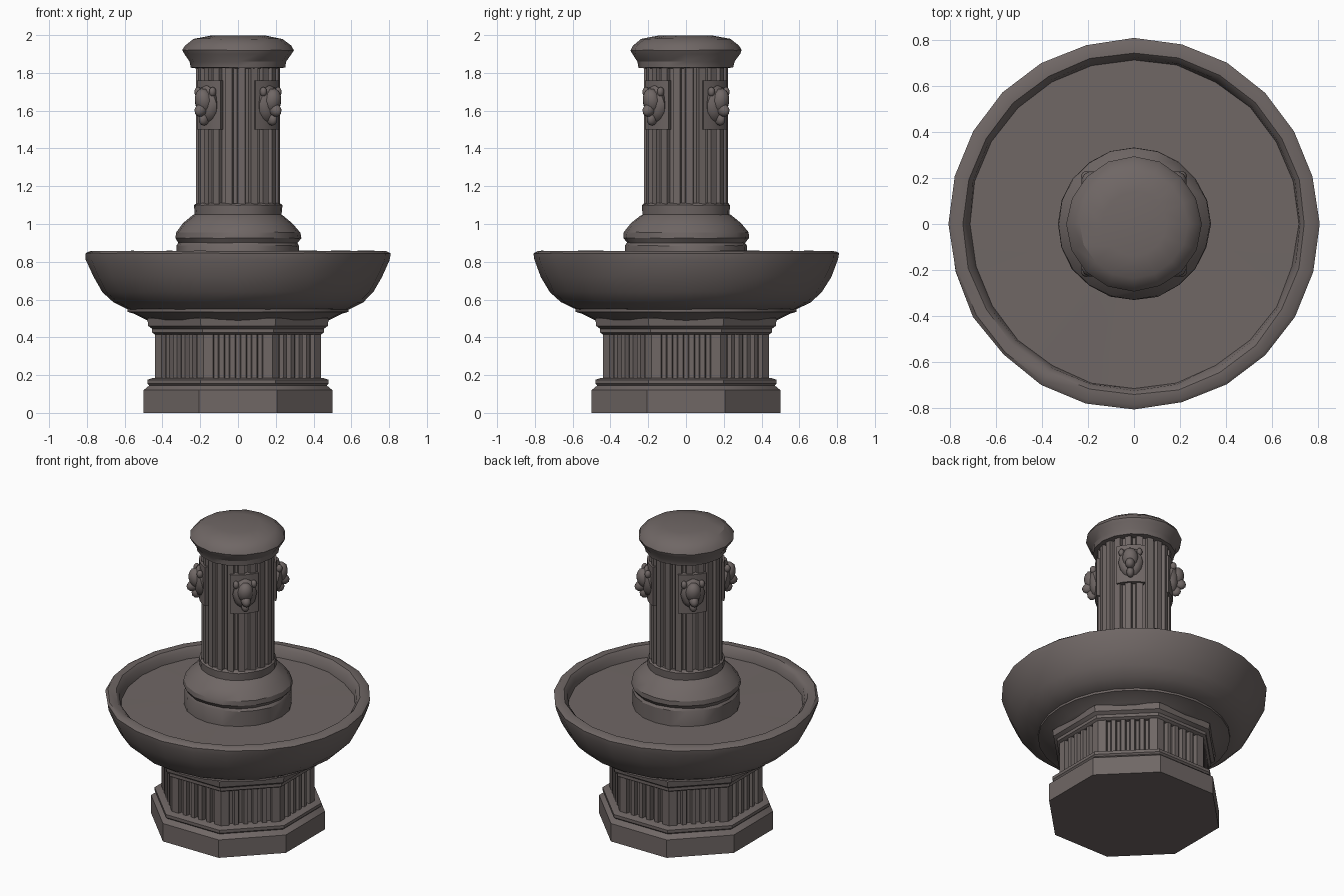
import bpy, bmesh, math, random
from mathutils import Matrix, Vector

random.seed(4)
cube = bpy.data.objects.get("Cube")
if cube:
    bpy.data.objects.remove(cube, do_unlink=True)

stone = bpy.data.materials.new("warm_grey_stone")
stone.use_nodes = True
COLOUR = (0.16, 0.135, 0.13, 1)
stone.diffuse_color = COLOUR
bsdf = stone.node_tree.nodes["Principled BSDF"]
bsdf.inputs["Base Color"].default_value = COLOUR
bsdf.inputs["Roughness"].default_value = 0.9


def finish(name, bm, angle=30):
    bmesh.ops.recalc_face_normals(bm, faces=bm.faces)
    mesh = bpy.data.meshes.new(name)
    bm.to_mesh(mesh)
    bm.free()
    ob = bpy.data.objects.new(name, mesh)
    bpy.context.collection.objects.link(ob)
    mesh.materials.append(stone)
    bpy.ops.object.select_all(action="DESELECT")
    ob.select_set(True)
    bpy.context.view_layer.objects.active = ob
    bpy.ops.object.shade_smooth_by_angle(angle=math.radians(angle))
    return ob


def loft(name, rings, angle=30):
    """Skin closed rings of points and cap both ends."""
    bm = bmesh.new()
    loops = [[bm.verts.new(p) for p in ring] for ring in rings]
    n = len(loops[0])
    for a, b in zip(loops, loops[1:]):
        for i in range(n):
            j = (i + 1) % n
            bm.faces.new((a[i], a[j], b[j], b[i]))
    bm.faces.new(loops[0])
    bm.faces.new(loops[-1])
    return finish(name, bm, angle)


def turned(name, profile, sides, turn=0.0, wobble=0.0, angle=30):
    """Lathe (radius, height) pairs, with a slight hand-carved wobble."""
    rings = []
    for r, z in profile:
        ring = []
        for i in range(sides):
            a = math.tau * i / sides + turn
            rr = r + random.uniform(-wobble, wobble)
            zz = z + random.uniform(-wobble, wobble) * 0.5
            ring.append((rr * math.cos(a), rr * math.sin(a), zz))
        rings.append(ring)
    return loft(name, rings, angle)


def octagonal(name, profile):
    """Eight-sided block from (half width, height) pairs, flat side forward."""
    k = 1 / math.cos(math.pi / 8)
    return turned(name, [(r * k, z) for r, z in profile], 8, math.pi / 8)


def prism(name, outline, z0, z1):
    return loft(name, [[(x, y, z) for x, y in outline] for z in (z0, z1)])


# Octagonal foot
octagonal("plinth", [(0.5, 0), (0.5, 0.12), (0.47, 0.145), (0.48, 0.155),
                     (0.48, 0.175), (0.45, 0.185)])

# Octagonal drum with upright grooves in the middle of each side
half, outline = 0.44, []
side = half * math.tan(math.pi / 8)
for k in range(8):
    a = k * math.pi / 4
    out, along = Vector((math.cos(a), math.sin(a))), Vector((-math.sin(a), math.cos(a)))
    outline.append(out * half - along * side)
    for g in range(5):
        c = (g - 2) * 0.058
        for off, depth in ((-0.016, 0), (-0.01, 0.025), (0.01, 0.025), (0.016, 0)):
            outline.append(out * (half - depth) + along * (c + off))
prism("fluted_drum", outline, 0.17, 0.43)

# Mouldings under the basin
octagonal("drum_cornice", [(0.44, 0.415), (0.455, 0.425), (0.455, 0.445),
                           (0.475, 0.46), (0.48, 0.5), (0.46, 0.51)])
turned("basin_collar", [(0.46, 0.48), (0.5, 0.5), (0.55, 0.525), (0.585, 0.535),
                        (0.585, 0.55), (0.55, 0.56)], 28)

# Wide basin with a rounded lip and sunken floor
turned("basin", [(0.5, 0.545), (0.59, 0.55), (0.66, 0.585), (0.72, 0.64), (0.765, 0.72),
                 (0.803, 0.81), (0.807, 0.845), (0.79, 0.857), (0.745, 0.857),
                 (0.725, 0.835), (0.715, 0.785), (0.3, 0.785)], 24, wobble=0.004, angle=40)

# Moulded foot of the column
turned("column_base", [(0.325, 0.77), (0.325, 0.885), (0.315, 0.9), (0.333, 0.925),
                       (0.33, 0.955), (0.29, 1.005), (0.24, 1.045), (0.232, 1.05),
                       (0.235, 1.1), (0.22, 1.11)], 20, wobble=0.003)

# Fluted column shaft
FLUTES, outline = 20, []
for i in range(FLUTES):
    for step, r in ((0.0, 0.223), (0.54, 0.225), (0.64, 0.203), (0.9, 0.203)):
        a = math.tau * (i + step) / FLUTES
        outline.append((r * math.cos(a), r * math.sin(a)))
prism("column_shaft", outline, 1.09, 1.84)

# Domed cap
turned("column_cap", [(0.22, 1.825), (0.25, 1.828), (0.255, 1.86), (0.285, 1.9),
                      (0.293, 1.92), (0.28, 1.945), (0.235, 1.98), (0.14, 1.998)],
       16, wobble=0.003)


# Four animal-head spouts on curved backing plates, on the diagonals
def blob(bm, centre, size, tilt=0.0):
    m = (Matrix.Translation(centre) @ Matrix.Rotation(tilt, 4, "Y")
         @ Matrix.Diagonal((*size, 1)))
    bmesh.ops.create_icosphere(bm, subdivisions=2, radius=1, matrix=m)


for label, deg in (("back_left", 45), ("back_right", 135),
                   ("front_right", 225), ("front_left", 315)):
    turn = Matrix.Rotation(math.radians(deg), 4, "Z")
    rings = []
    for z in (1.5, 1.76):
        arc = [(r, math.radians(t)) for r, ts in
               ((0.237, (-22, -11, 0, 11, 22)), (0.19, (22, 0, -22))) for t in ts]
        rings.append([turn @ Vector((r * math.cos(t), r * math.sin(t), z)) for r, t in arc])
    loft("spout_plate_" + label, rings)

    bm = bmesh.new()
    blob(bm, (0.235, 0, 1.635), (0.04, 0.075, 0.1))            # mane
    blob(bm, (0.255, 0, 1.65), (0.05, 0.05, 0.07), 0.3)        # brow
    blob(bm, (0.275, 0, 1.605), (0.045, 0.03, 0.035), 0.5)     # muzzle
    blob(bm, (0.255, 0, 1.555), (0.032, 0.024, 0.035))         # jaw
    for s in (-1, 1):
        blob(bm, (0.245, s * 0.055, 1.7), (0.02, 0.018, 0.026))  # ears
    bmesh.ops.transform(bm, matrix=turn, verts=bm.verts)
    finish("spout_head_" + label, bm, 35)
